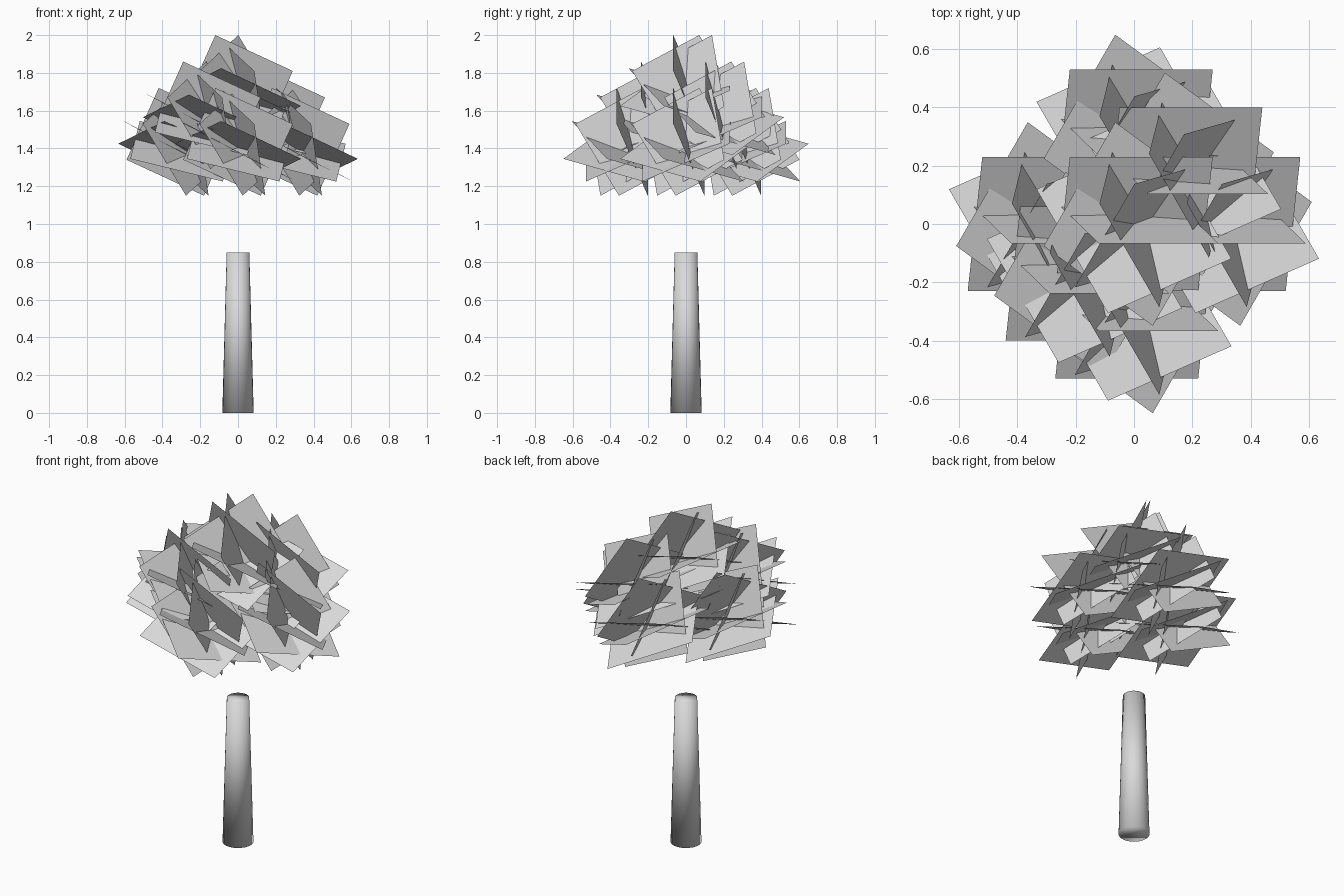
import bpy
import bmesh
from math import radians
from mathutils import Vector, Matrix

cube = bpy.data.objects.get("Cube")
if cube:
    bpy.data.objects.remove(cube, do_unlink=True)


def make_material(name, color):
    mat = bpy.data.materials.new(name)
    mat.use_nodes = True
    mat.diffuse_color = color
    mat.node_tree.nodes["Principled BSDF"].inputs["Base Color"].default_value = color
    return mat


light_grey = make_material("light grey", (0.7, 0.7, 0.7, 1))


def link_mesh(name, bm):
    mesh = bpy.data.meshes.new(name)
    bm.to_mesh(mesh)
    bm.free()
    mesh.materials.append(light_grey)
    obj = bpy.data.objects.new(name, mesh)
    bpy.context.collection.objects.link(obj)
    return obj


def add_card(bm, center, side, rise, degrees):
    """One flat leaf card, turned about the clump's upright axis."""
    turn = Matrix.Rotation(radians(degrees), 3, "Z")
    corners = [(-1, -1), (1, -1), (1, 1), (-1, 1)]
    bm.faces.new([bm.verts.new(turn @ (center + (side * a + rise * b) / 2))
                  for a, b in corners])


# Tapered trunk
bm = bmesh.new()
bmesh.ops.create_cone(bm, cap_ends=True, segments=24, radius1=0.083,
                      radius2=0.06, depth=0.85,
                      matrix=Matrix.Translation((0, 0, 0.425)))
for face in bm.faces:
    face.smooth = True
link_mesh("trunk", bm)

# Leaf clump: three leaning flat cards and three upright cards
bm = bmesh.new()
for degrees in (0, 60, 120):
    add_card(bm, Vector((0, 0, 0)), Vector((0.49, 0, -0.12)),
             Vector((0.05, 0.46, 0.2)), degrees)
    add_card(bm, Vector((0, 0.015, 0.05)), Vector((0.41, 0, -0.19)),
             Vector((0.17, -0.165, 0.38)), -degrees)
first_clump = link_mesh("leaf_clump_top", bm)
first_clump.location = (0, 0, 1.665)

# The same clump repeated below the top one
places = {
    "leaf_clump_front": (0, -0.3, 1.385),
    "leaf_clump_back": (0, 0.3, 1.385),
    "leaf_clump_left": (0.3, 0, 1.385),
    "leaf_clump_right": (-0.3, 0, 1.385),
    "leaf_clump_back_left": (0.17, 0.17, 1.525),
    "leaf_clump_front_right": (-0.17, -0.17, 1.525),
}
for name, place in places.items():
    clump = bpy.data.objects.new(name, first_clump.data)
    clump.location = place
    bpy.context.collection.objects.link(clump)
